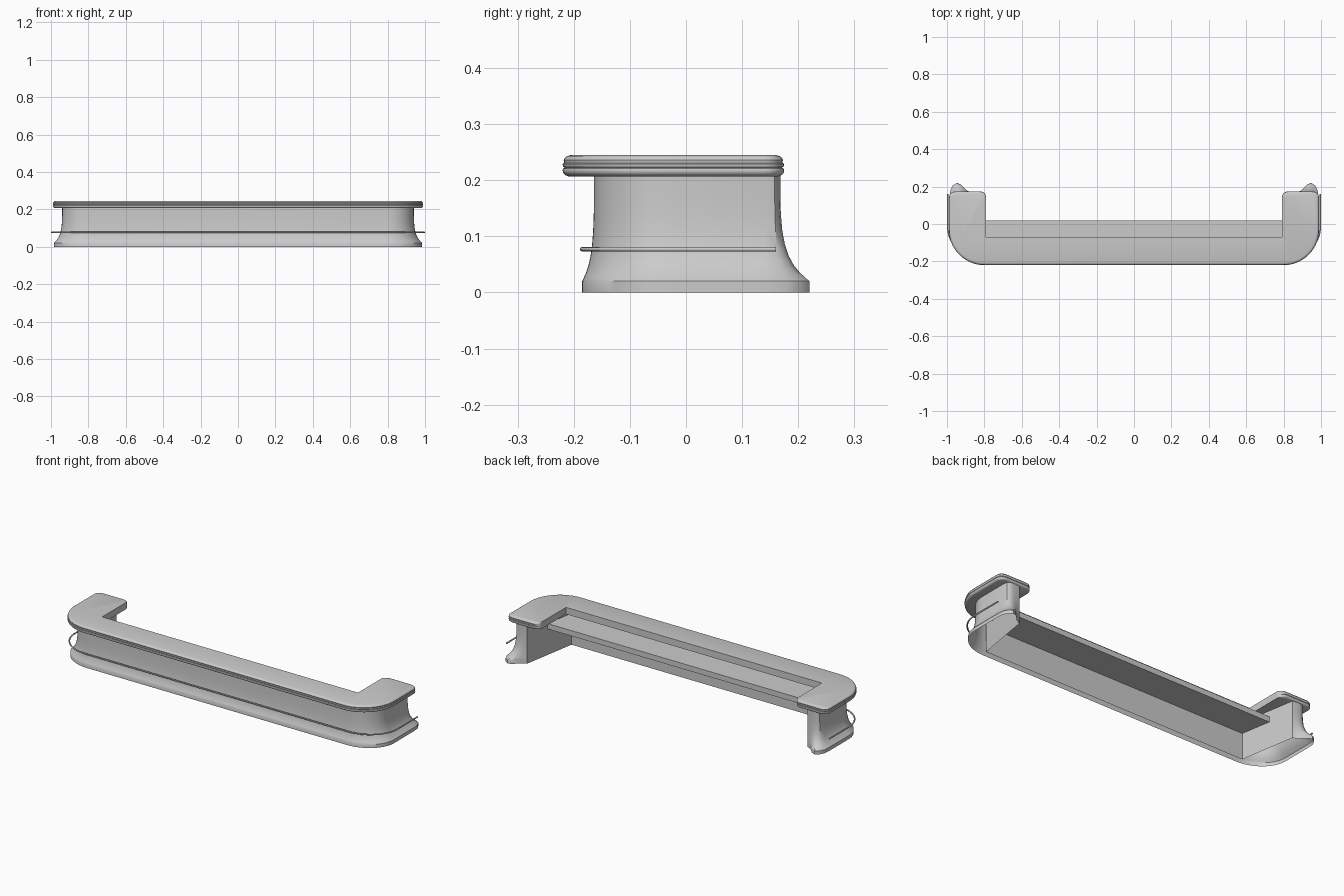
import bpy, bmesh, math

if "Cube" in bpy.data.objects:
    bpy.data.objects.remove(bpy.data.objects["Cube"])


def finish(name, bm, angle=35):
    bmesh.ops.recalc_face_normals(bm, faces=bm.faces)
    me = bpy.data.meshes.new(name)
    bm.to_mesh(me)
    bm.free()
    ob = bpy.data.objects.new(name, me)
    bpy.context.collection.objects.link(ob)
    bpy.ops.object.select_all(action='DESELECT')
    ob.select_set(True)
    bpy.context.view_layer.objects.active = ob
    bpy.ops.object.shade_smooth_by_angle(angle=math.radians(angle))
    return ob


def arc(cx, cy, rx, ry, a0, a1, n=12):
    pts = []
    for i in range(n + 1):
        a = math.radians(a0 + (a1 - a0) * i / n)
        pts.append((cx + rx * math.cos(a), cy + ry * math.sin(a)))
    return pts


def mirrored(half):
    return half + [(-x, y) for x, y in reversed(half)]


def loft(bm, rings, closed):
    vs = [[bm.verts.new(p) for p in r] for r in rings]
    n = len(vs[0])
    for a, b in zip(vs, vs[1:]):
        for i in range(n if closed else n - 1):
            j = (i + 1) % n
            bm.faces.new((a[i], a[j], b[j], b[i]))
    return vs


# Counter body: outline blends from a narrow waist to a flared plinth
waist = mirrored([(.865, .165), (.88, .167), (.895, .168), (.91, .168),
                  (.925, .166), (.936, .158), (.94, .14)]
                 + arc(.80, -.03, .14, .134, 0, -90, 16))
foot = mirrored([(.865, .165), (.895, .18), (.925, .211), (.947, .22),
                 (.968, .207), (.982, .18), (.985, .14)]
                + arc(.80, -.03, .185, .155, 0, -90, 16))
flare = [(0, 1), (.02, 1), (.026, .87), (.035, .68), (.048, .47), (.065, .29),
         (.085, .16), (.11, .07), (.14, .02), (.17, 0), (.21, 0)]
bm = bmesh.new()
rings = [[(w[0] + (f[0] - w[0]) * t, w[1] + (f[1] - w[1]) * t, z)
          for w, f in zip(waist, foot)] for z, t in flare]
loft(bm, rings, False)
finish("counter_body", bm)

# Flat inner wall lining
bm = bmesh.new()
inner = mirrored([(.865, .165), (.812, -.15)])
loft(bm, [[(x, y, z) for x, y in inner] for z in (0, .21)], False)
finish("inner_wall", bm)


# Worktop with grooved, rounded outer edge
def top_outline(d):
    r = .035
    return mirrored([(.79, -.07), (.79, .175 - r)]
                    + arc(.79 + r, .175 - r, r, r - d, 180, 90, 6)
                    + arc(.985 - r, .175 - r, r + .005 - d, r - d, 90, 0, 6)
                    + arc(.80, -.03, .19 - d, .19 - d, 0, -90, 20))


edge = [(.207, .010), (.209, .005), (.213, .001), (.218, 0), (.221, .001),
        (.2225, .004), (.224, .001), (.229, 0), (.231, .003), (.2325, .003),
        (.236, .002), (.240, .004), (.243, .008), (.245, .015)]
bm = bmesh.new()
vs = loft(bm, [[(x, y, z) for x, y in top_outline(d)] for z, d in edge], True)
bm.faces.new(vs[0])
bm.faces.new(vs[-1])
finish("worktop", bm)

# Shelf under the worktop
bm = bmesh.new()
shelf = mirrored([(.841, .02), (.812, -.15)])
vs = loft(bm, [[(x, y, z) for x, y in shelf] for z in (.145, .175)], True)
bm.faces.new(vs[0])
bm.faces.new(vs[-1])
finish("inner_shelf", bm)

# Thin foot rail wrapping the front
path = mirrored([(.996, .16)] + arc(.81, -.015, .186, .170, 0, -90, 20))
cu = bpy.data.curves.new("foot_rail", 'CURVE')
cu.dimensions = '3D'
cu.bevel_depth = .004
cu.bevel_resolution = 2
cu.use_fill_caps = True
sp = cu.splines.new('POLY')
sp.points.add(len(path) - 1)
for p, (x, y) in zip(sp.points, path):
    p.co = (x, y, .077, 1)
bpy.context.collection.objects.link(bpy.data.objects.new("foot_rail", cu))
